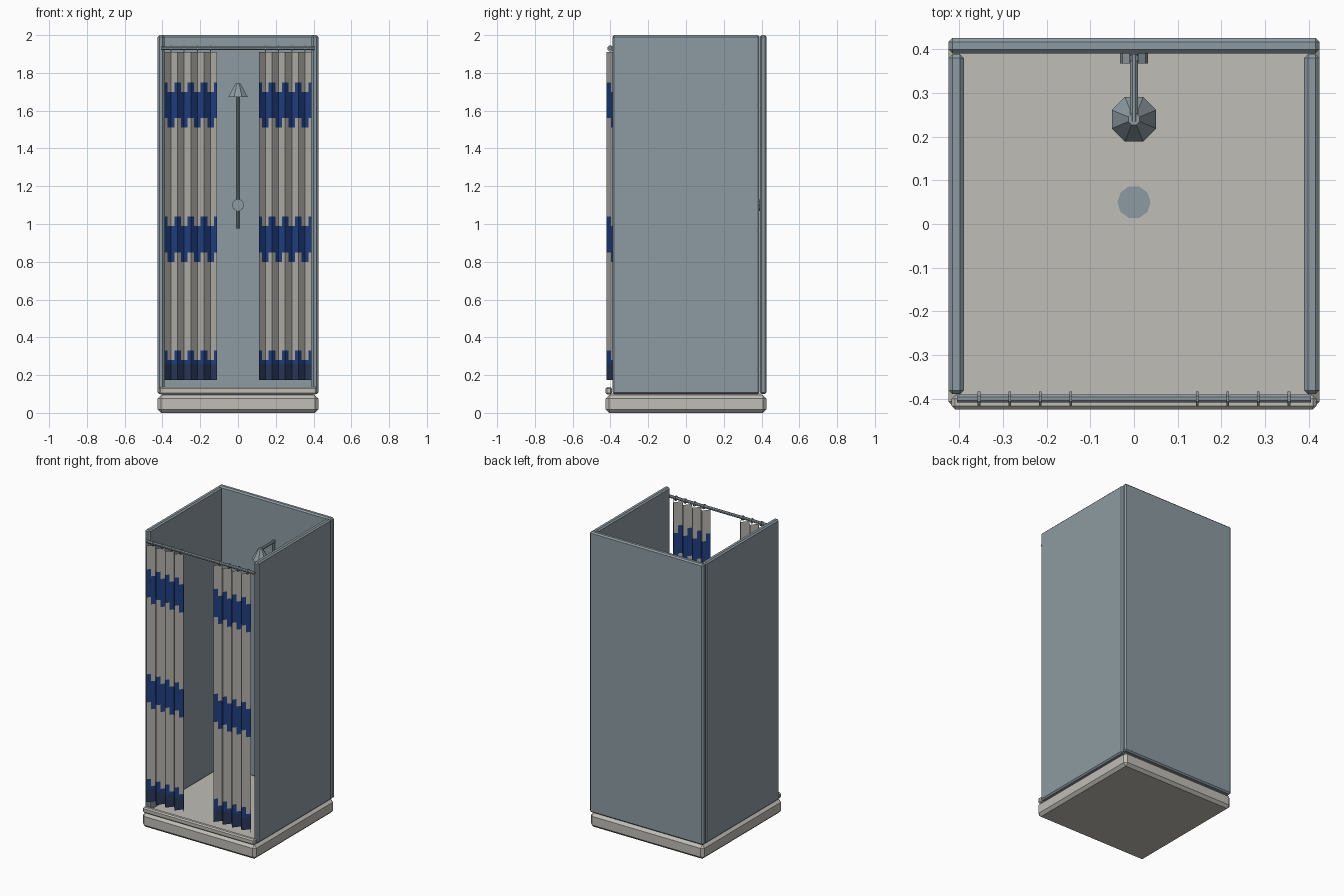
import bpy, bmesh, math
from mathutils import Vector

cube = bpy.data.objects.get("Cube")
if cube:
    bpy.data.objects.remove(cube, do_unlink=True)


def material(name, colour):
    m = bpy.data.materials.new(name)
    m.use_nodes = True
    m.diffuse_color = (*colour, 1)
    m.node_tree.nodes["Principled BSDF"].inputs["Base Color"].default_value = (*colour, 1)
    return m


steel = material("blue_grey_steel", (0.27, 0.33, 0.36))
beige = material("warm_grey", (0.53, 0.51, 0.47))
blue = material("curtain_blue", (0.018, 0.058, 0.26))
navy = material("curtain_navy", (0.026, 0.045, 0.115))


def finish(name, bm, *mats):
    mesh = bpy.data.meshes.new(name)
    bm.to_mesh(mesh)
    bm.free()
    for m in mats:
        mesh.materials.append(m)
    obj = bpy.data.objects.new(name, mesh)
    bpy.context.collection.objects.link(obj)
    return obj


def box(name, lo, hi, mat, bevel=0):
    lo, hi = Vector(lo), Vector(hi)
    bm = bmesh.new()
    bmesh.ops.create_cube(bm, size=1)
    for v in bm.verts:
        v.co = (lo + hi) / 2 + v.co * (hi - lo)
    if bevel:
        bmesh.ops.bevel(bm, geom=bm.edges[:], offset=bevel, segments=1, affect='EDGES')
    return finish(name, bm, mat)


def tube(name, start, end, r1, r2, mat, sides=8):
    start, end = Vector(start), Vector(end)
    bm = bmesh.new()
    bmesh.ops.create_cone(bm, cap_ends=True, segments=sides, radius1=r1, radius2=r2,
                          depth=(end - start).length)
    # Turn flat sides towards the axes
    turn = math.pi / sides
    for v in bm.verts:
        x, y = v.co.x, v.co.y
        v.co.x = x * math.cos(turn) - y * math.sin(turn)
        v.co.y = x * math.sin(turn) + y * math.cos(turn)
    rot = (end - start).to_track_quat('Z', 'Y')
    for v in bm.verts:
        v.co = (start + end) / 2 + rot @ v.co
    return finish(name, bm, mat)


# Tray, floor and front sill
box("base_tray", (-0.425, -0.425, 0), (0.425, 0.425, 0.095), beige, 0.018)
box("floor", (-0.4, -0.4, 0.09), (0.4, 0.4, 0.103), beige)
box("front_sill", (-0.418, -0.425, 0.098), (0.418, -0.392, 0.136), beige, 0.008)
tube("drain", (0, 0.05, 0.102), (0, 0.05, 0.106), 0.038, 0.038, steel, 10)

# Walls
box("back_wall", (-0.425, 0.391, 0.1), (0.425, 0.426, 2), steel, 0.009)
for side, label in ((1, "left"), (-1, "right")):
    xs = sorted((side * 0.39, side * 0.425))
    box(label + "_wall", (xs[0], -0.39, 0.1), (xs[1], 0.389, 2), steel, 0.009)

# Shower fittings
tube("riser_pipe", (0, 0.38, 0.975), (0, 0.38, 1.745), 0.01, 0.01, steel)
tube("head_arm", (0, 0.39, 1.737), (0, 0.235, 1.737), 0.01, 0.01, steel)
tube("shower_head", (0, 0.24, 1.673), (0, 0.24, 1.745), 0.055, 0.014, steel)
tube("tap_knob", (0, 0.392, 1.1), (0, 0.368, 1.1), 0.032, 0.032, steel, 10)

# Curtain rail
tube("curtain_rail", (-0.405, -0.4, 1.93), (0.405, -0.4, 1.93), 0.01, 0.01, steel)

# Pleated curtains: each pleat has front, middle and back folds,
# and the coloured bands drop lower on the back folds
PLEATS, PITCH, TOP = 4, 0.07, 1.91
BANDS = ((0.26, 0.33), (0.85, 1.04), (1.56, 1.75))


def curtain(name, side):
    bm = bmesh.new()
    depth = (-0.42, -0.398, -0.376, -0.398)
    for i in range(PLEATS * 4):
        xa, xb = (side * (0.39 - PITCH * k / 4) for k in (i, i + 1))
        ya, yb = depth[i % 4], depth[(i + 1) % 4]
        drop = 0.05 if i % 4 in (1, 2) else 0
        levels = [0.175, 0.26]
        for lo, hi in BANDS:
            levels += [max(lo - drop, 0.26), hi - drop]
        levels = sorted(set(levels)) + [TOP]
        for n, (za, zb) in enumerate(zip(levels, levels[1:])):
            f = bm.faces.new([bm.verts.new(p) for p in
                              ((xa, ya, za), (xb, yb, za), (xb, yb, zb), (xa, ya, zb))])
            f.material_index = 2 if n == 0 else n % 2
            if side < 0:
                pass
            else:
                f.normal_flip()
    bmesh.ops.remove_doubles(bm, verts=bm.verts[:], dist=0.0001)
    finish(name, bm, beige, blue, navy)


for side, label in ((1, "left"), (-1, "right")):
    curtain(label + "_curtain", side)
    for i in range(PLEATS):
        x = side * (0.355 - PITCH * i)
        tube(f"{label}_curtain_ring_{i + 1}", (x - 0.003, -0.4, 1.928),
             (x + 0.003, -0.4, 1.928), 0.017, 0.017, steel)
